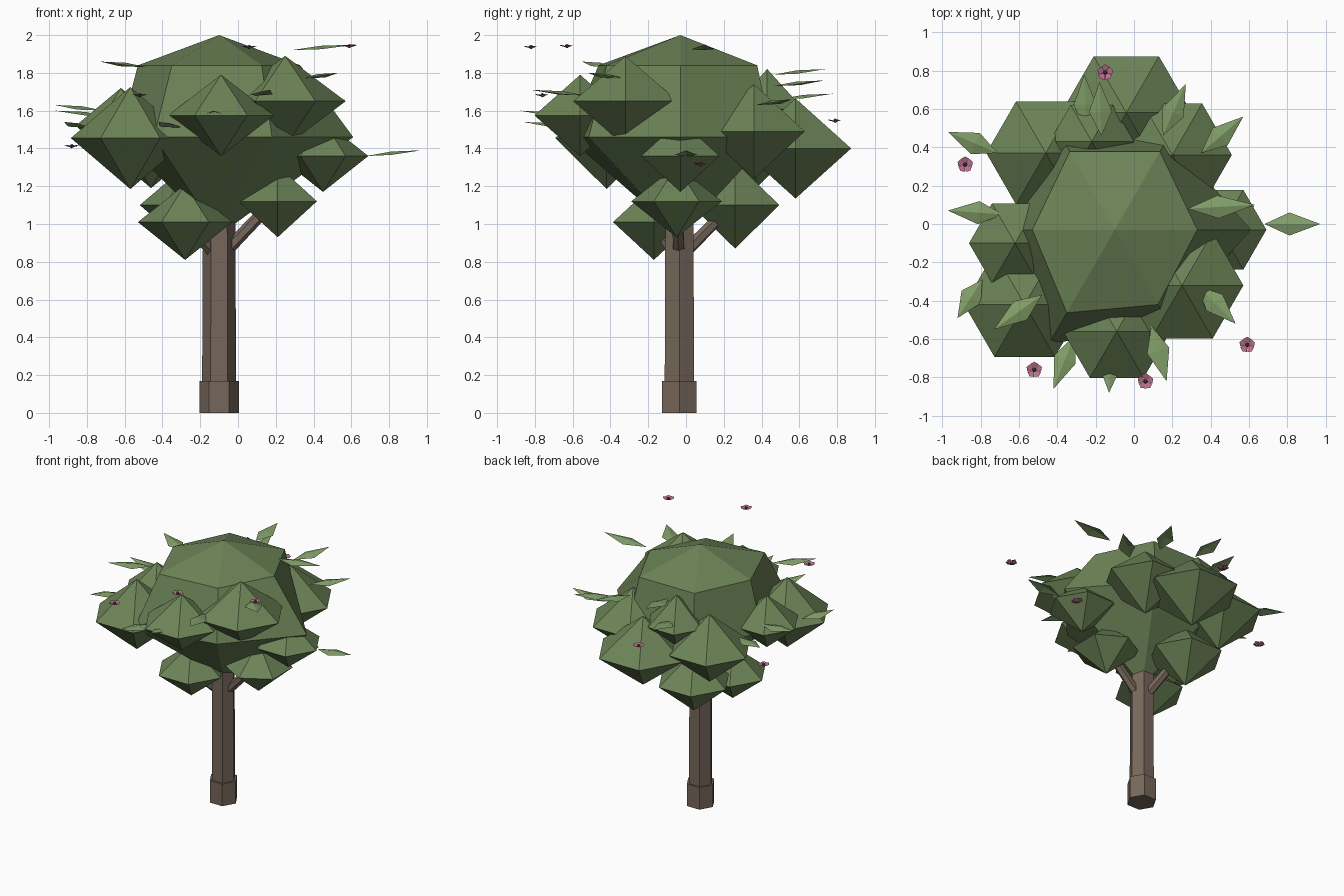
import bpy, bmesh
from math import cos, sin, pi
from mathutils import Vector, Matrix

if "Cube" in bpy.data.objects:
    bpy.data.objects.remove(bpy.data.objects["Cube"])


def material(name, rgb):
    m = bpy.data.materials.new(name)
    m.diffuse_color = (*rgb, 1)
    m.use_nodes = True
    m.node_tree.nodes["Principled BSDF"].inputs["Base Color"].default_value = m.diffuse_color
    return m


BARK = material("bark", (0.18, 0.135, 0.105))
FOLIAGE = material("foliage", (0.15, 0.23, 0.095))
LEAF = material("leaf_green", (0.22, 0.34, 0.14))
PINK = material("petal_pink", (0.50, 0.16, 0.27))
CORE = material("flower_core", (0.16, 0.07, 0.09))


def add_object(name, bm, *mats):
    me = bpy.data.meshes.new(name)
    bm.to_mesh(me)
    bm.free()
    for m in mats:
        me.materials.append(m)
    ob = bpy.data.objects.new(name, me)
    bpy.context.collection.objects.link(ob)
    return ob


def rod(name, a, b, r1, r2, mat, sides=6):
    """Tapered prism from point a to point b."""
    a, b = Vector(a), Vector(b)
    d = b - a
    if d.x == d.y == 0:
        turn = Matrix.Rotation(pi / 6, 4, 'Z')
    else:
        turn = d.to_track_quat('Z', 'Y').to_matrix().to_4x4()
    bm = bmesh.new()
    bmesh.ops.create_cone(bm, cap_ends=True, segments=sides, radius1=r1, radius2=r2,
                          depth=d.length, matrix=Matrix.Translation((a + b) / 2) @ turn)
    return add_object(name, bm, mat)


def faceted(name, x, y, bottom, top, rings, turn=0.0):
    """Closed six-sided blob; rings run bottom to top as (height, six radii)."""
    bm = bmesh.new()
    lo, hi = bm.verts.new((x, y, bottom)), bm.verts.new((x, y, top))
    loops = [[bm.verts.new((x + r * cos(i * pi / 3 + turn), y + r * sin(i * pi / 3 + turn), z))
              for i, r in enumerate(radii)] for z, radii in rings]
    for i in range(6):
        j = (i + 1) % 6
        bm.faces.new((lo, loops[0][j], loops[0][i]))
        for a, b in zip(loops, loops[1:]):
            bm.faces.new((a[i], a[j], b[j], b[i]))
        bm.faces.new((hi, loops[-1][i], loops[-1][j]))
    return add_object(name, bm, FOLIAGE)


def leaf(name, base, tip, z):
    """Kite-shaped leaf folded along its midrib, tip slightly raised."""
    a, b = Vector((*base, z)), Vector((*tip, z + 0.03))
    d = b - a
    side = Vector((-d.y, d.x, 0)).normalized() * 0.06
    mid = a + d * 0.45 + Vector((0, 0, 0.01))
    drop = Vector((0, 0, 0.018))
    bm = bmesh.new()
    va, vb, vm, vl, vr = [bm.verts.new(p) for p in (a, b, mid, mid + side - drop, mid - side - drop)]
    for f in ((va, vm, vl), (vm, vb, vl), (va, vr, vm), (vr, vb, vm)):
        bm.faces.new(f)
    return add_object(name, bm, LEAF)


def flower(name, x, y, z, r=0.042):
    """Five pointed petals around a small dark core."""
    bm = bmesh.new()
    for i in range(5):
        t = i * 2 * pi / 5 + pi / 2
        pts = [(0, 0, -0.006)] + [(r * k * cos(t + o), r * k * sin(t + o), h)
                                  for k, o, h in ((0.88, -0.6, 0.004), (1, 0, 0.008), (0.88, 0.6, 0.004))]
        bm.faces.new([bm.verts.new(Vector(p) + Vector((x, y, z))) for p in pts])
    old = set(bm.faces)
    bmesh.ops.create_icosphere(bm, subdivisions=1, radius=0.012,
                               matrix=Matrix.Translation((x, y, z + 0.002)))
    for f in bm.faces:
        if f not in old:
            f.material_index = 1
    return add_object(name, bm, PINK, CORE)


# Trunk, foot and branches
CX, CY = -0.10, -0.035
rod("trunk_foot", (CX, CY, 0), (CX, CY, 0.17), 0.105, 0.105, BARK)
rod("trunk", (CX, CY, 0.15), (CX, CY, 1.2), 0.09, 0.085, BARK)
for i, end in enumerate([(0.19, -0.05, 1.12), (-0.22, 0.26, 1.12), (-0.28, -0.17, 1.0)]):
    rod(f"branch_{i + 1}", (CX, CY, 0.82), end, 0.035, 0.03, BARK)

# Main crown, slightly irregular
faceted("crown", CX, -0.03, 0.94, 2.0,
        [(1.46, (0.71, 0.56, 0.56, 0.53, 0.69, 0.56)),
         (1.84, (0.43, 0.47, 0.47, 0.43, 0.50, 0.45))])

# Clumps around it: x, y, z, radius, half height, turn
CLUMPS = [
    (-0.09, -0.56, 1.575, 0.28, 0.215, 0), (-0.57, -0.42, 1.455, 0.315, 0.27, 0),
    (0.25, -0.32, 1.65, 0.32, 0.24, 0), (0.45, -0.03, 1.36, 0.24, 0.19, 0),
    (-0.28, -0.17, 1.01, 0.25, 0.20, 0), (0.21, -0.05, 1.12, 0.24, 0.19, pi / 6),
    (-0.25, 0.26, 1.10, 0.27, 0.23, 0), (-0.04, 0.58, 1.40, 0.34, 0.265, 0),
    (0.20, 0.36, 1.49, 0.31, 0.25, 0), (-0.46, 0.37, 1.45, 0.31, 0.26, 0),
    (-0.62, -0.10, 1.52, 0.24, 0.20, 0), (-0.22, 0.43, 1.61, 0.22, 0.21, 0),
]
for i, (x, y, z, r, h, t) in enumerate(CLUMPS):
    faceted(f"foliage_clump_{i + 1}", x, y, z - h, z + h, [(z, (r,) * 6)], t)

# Loose leaves: base, tip, height
LEAVES = [
    ((-0.71, 0.37), (-0.97, 0.48), 1.60), ((-0.68, 0.05), (-0.97, 0.07), 1.57),
    ((-0.79, -0.29), (-0.92, -0.49), 1.51), ((-0.48, -0.37), (-0.73, -0.55), 1.83),
    ((-0.31, -0.58), (-0.42, -0.86), 1.51), ((-0.12, -0.62), (-0.13, -0.88), 1.57),
    ((0.09, -0.53), (0.17, -0.82), 1.68), ((0.33, -0.32), (0.53, -0.52), 1.77),
    ((0.68, 0.0), (0.97, 0.0), 1.36), ((0.28, 0.08), (0.63, 0.10), 1.92),
    ((0.35, 0.37), (0.57, 0.56), 1.63), ((0.15, 0.46), (0.27, 0.73), 1.73),
    ((-0.25, 0.49), (-0.26, 0.78), 1.66), ((-0.17, 0.46), (-0.18, 0.74), 1.79),
]
for i, l in enumerate(LEAVES):
    leaf(f"leaf_{i + 1}", *l)

# Blossoms floating around the crown
FLOWERS = [(-0.15, 0.79, 1.545), (-0.88, 0.31, 1.41), (-0.52, -0.76, 1.68),
           (0.06, -0.82, 1.935), (0.59, -0.63, 1.94), (0.585, 0.08, 1.315)]
for i, f in enumerate(FLOWERS):
    flower(f"blossom_{i + 1}", *f)
